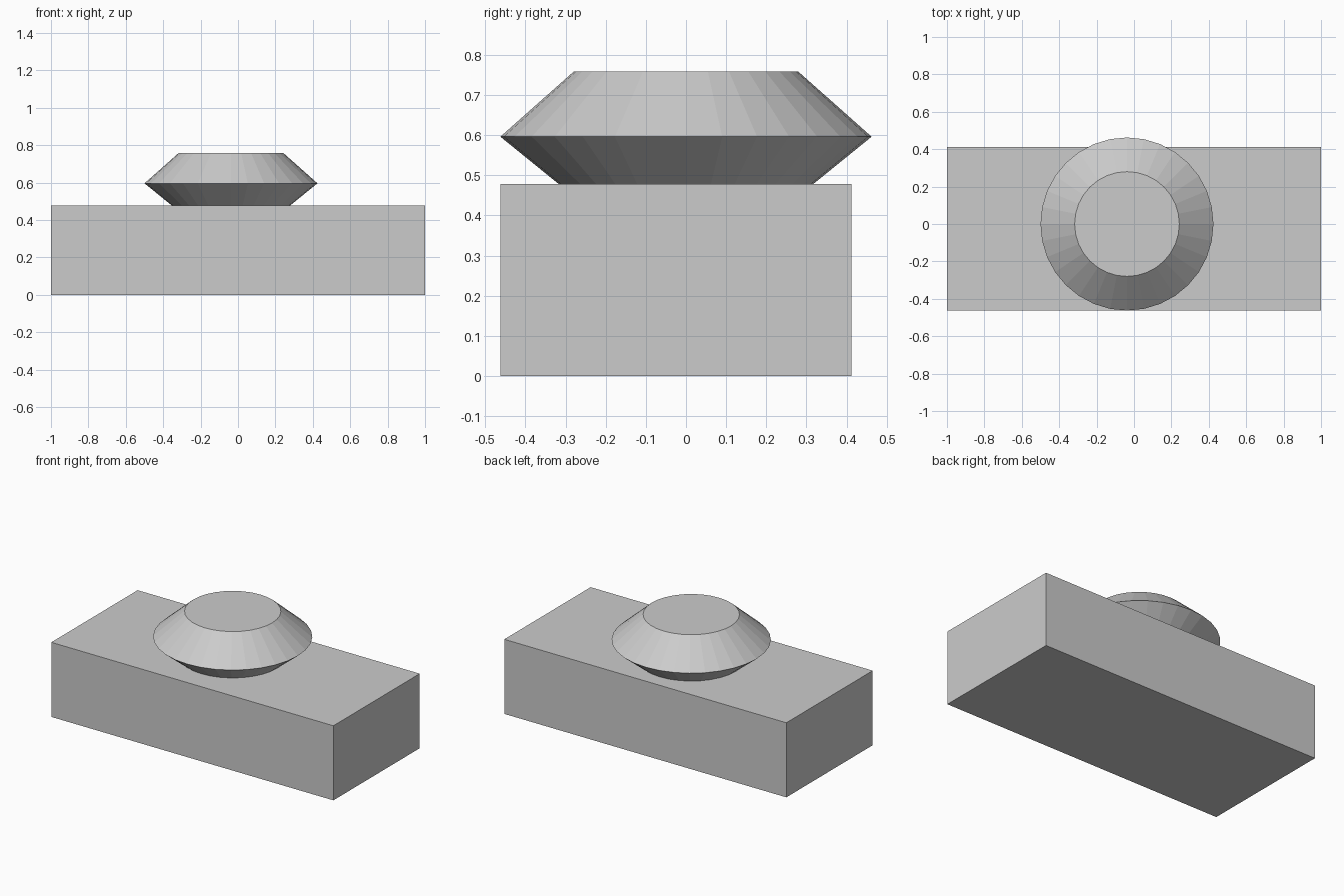
import bpy, bmesh, math

if "Cube" in bpy.data.objects:
    bpy.data.objects.remove(bpy.data.objects["Cube"])


def make_object(name, bm):
    bmesh.ops.recalc_face_normals(bm, faces=bm.faces)
    mesh = bpy.data.meshes.new(name)
    bm.to_mesh(mesh)
    bm.free()
    obj = bpy.data.objects.new(name, mesh)
    bpy.context.collection.objects.link(obj)
    return obj


def box(name, lo, hi):
    bm = bmesh.new()
    bmesh.ops.create_cube(bm, size=1)
    for v in bm.verts:
        v.co = [lo[i] if v.co[i] < 0 else hi[i] for i in range(3)]
    return make_object(name, bm)


def lathe(name, centre, profile, sides):
    """Capped solid from (radius, height) rings."""
    bm = bmesh.new()
    rings = []
    for r, z in profile:
        angles = [math.tau * k / sides for k in range(sides)]
        rings.append([bm.verts.new((centre[0] + r * math.cos(a),
                                    centre[1] + r * math.sin(a), z)) for a in angles])
    for low, high in zip(rings, rings[1:]):
        for k in range(sides):
            n = (k + 1) % sides
            bm.faces.new((low[k], low[n], high[n], high[k]))
    bm.faces.new(rings[0][::-1])
    bm.faces.new(rings[-1])
    return make_object(name, bm)


# Rectangular base block
box("base_block", (-1, -0.4625, 0), (1, 0.412, 0.478))

# Double-tapered knob resting on the block
lathe("knob", (-0.0375, 0), [(0.317, 0.478), (0.4625, 0.596), (0.28, 0.758)], 32)
